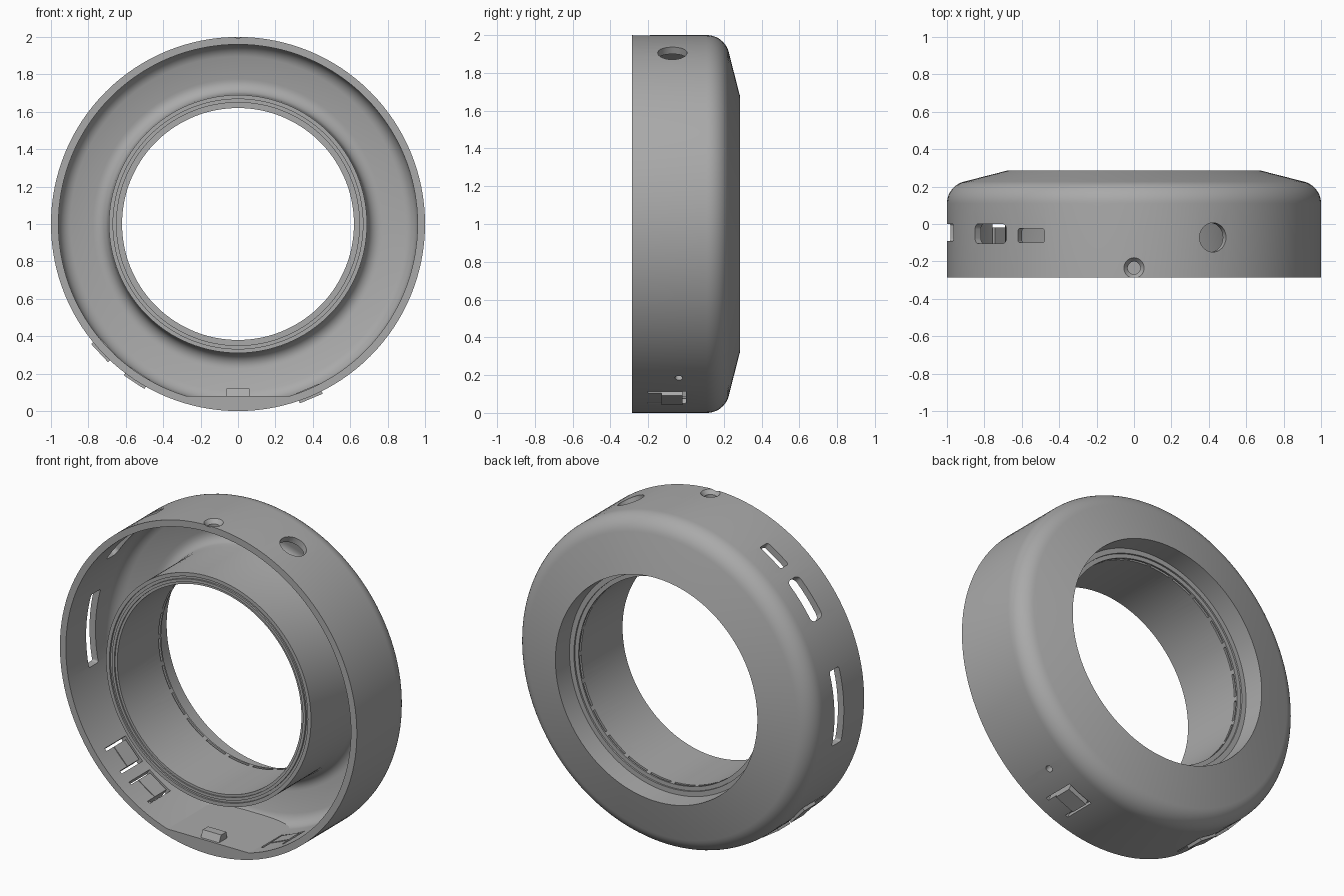
import bpy, bmesh, math
from mathutils import Vector

if "Cube" in bpy.data.objects:
    bpy.data.objects.remove(bpy.data.objects["Cube"])

grey = bpy.data.materials.new("plain_grey")
grey.diffuse_color = (0.40, 0.40, 0.40, 1)
grey.use_nodes = True
grey.node_tree.nodes["Principled BSDF"].inputs["Base Color"].default_value = grey.diffuse_color


def finish(bm, name):
    bmesh.ops.recalc_face_normals(bm, faces=bm.faces)
    me = bpy.data.meshes.new(name)
    bm.to_mesh(me)
    bm.free()
    me.materials.append(grey)
    ob = bpy.data.objects.new(name, me)
    bpy.context.collection.objects.link(ob)
    return ob


def smooth(ob, deg=30):
    bpy.ops.object.select_all(action='DESELECT')
    ob.select_set(True)
    bpy.context.view_layer.objects.active = ob
    bpy.ops.object.shade_smooth_by_angle(angle=math.radians(deg))


def polar(deg, r, y):
    a = math.radians(deg)
    return Vector((r * math.cos(a), y, 1 + r * math.sin(a)))


def sweep(bm, profile, a0, a1, n):
    """Turn a closed (radius, y) profile about the ring axis, full or partial."""
    full = a1 - a0 >= 360
    rings = [[bm.verts.new(polar(a0 + (a1 - a0) * i / n, r, y)) for r, y in profile]
             for i in range(n if full else n + 1)]
    for i in range(n):
        A, B = rings[i], rings[(i + 1) % len(rings)]
        for j in range(len(profile)):
            k = (j + 1) % len(profile)
            bm.faces.new((A[j], A[k], B[k], B[j]))
    if not full:
        bm.faces.new(rings[0])
        bm.faces.new(rings[-1])


def prism(bm, deg, y, levels):
    """Loft outlines of (tangent, y) points along a radial direction."""
    a = math.radians(deg)
    out, tan = Vector((math.cos(a), 0, math.sin(a))), Vector((-math.sin(a), 0, math.cos(a)))
    rings = [[bm.verts.new(Vector((0, y + v, 1)) + out * r + tan * u) for u, v in pts]
             for r, pts in levels]
    for A, B in zip(rings, rings[1:]):
        for j in range(len(A)):
            k = (j + 1) % len(A)
            bm.faces.new((A[j], A[k], B[k], B[j]))
    bm.faces.new(rings[0])
    bm.faces.new(rings[-1])


def rounded(w, h, rad, n=6):
    """Rounded rectangle outline; a circle when rad fills it."""
    pts = []
    for q, (sx, sy) in enumerate(((1, 1), (-1, 1), (-1, -1), (1, -1))):
        for i in range(n + 1):
            t = math.radians(90 * q + 90 * i / n)
            pts.append((sx * (w / 2 - rad) + rad * math.cos(t),
                        sy * (h / 2 - rad) + rad * math.sin(t)))
    return pts


def circle(r, n=32):
    return [(r * math.cos(2 * math.pi * i / n), r * math.sin(2 * math.pi * i / n)) for i in range(n)]


# Housing cross-section: outer wall, shoulder, sloped back, stepped bore, grooved front lip
def arc(cr, cy, rad, t0, t1, n):
    return [(cr + rad * math.cos(math.radians(t0 + (t1 - t0) * i / n)),
             cy + rad * math.sin(math.radians(t0 + (t1 - t0) * i / n))) for i in range(n + 1)]


profile = [(1, -0.285)] + arc(0.88, 0.11, 0.12, 0, 76, 10)
profile += [(0.68, 0.285), (0.675, 0.157), (0.645, 0.157), (0.645, 0.147), (0.62, 0.147),
            (0.62, -0.275), (0.635, -0.275), (0.635, -0.283), (0.652, -0.283), (0.652, -0.272),
            (0.668, -0.272), (0.668, -0.283), (0.69, -0.283), (0.69, 0.12)]
profile += arc(0.76, 0.14, 0.065, 180, 76, 8)
profile += arc(0.875, 0.095, 0.085, 76, 0, 8) + [(0.96, -0.285)]
bm = bmesh.new()
sweep(bm, profile, 0, 360, 128)
housing = finish(bm, "ring_housing")

# Cutters: side slots, round holes, button gaps and bore slits
buttons = (223, 236.7, 292.8)
bm = bmesh.new()
for deg, y, w, h, rad in ((178, -0.045, 0.45, 0.09, 0.012), (140.6, -0.052, 0.265, 0.105, 0.03),
                          (123.5, -0.062, 0.168, 0.075, 0.012)):
    pts = rounded(w, h, rad)
    prism(bm, deg, y, [(0.85, pts), (1.1, pts)])
prism(bm, 65, -0.072, [(0.9, circle(0.078)), (1.1, circle(0.078))])
prism(bm, -54.6, -0.038, [(0.9, circle(0.02)), (1.1, circle(0.02))])
prism(bm, 90, -0.235, [(0.9, circle(0.034)), (0.975, circle(0.034)),
                       (1.0, circle(0.055)), (1.05, circle(0.055))])
for deg in buttons:
    U = [(-0.084, -0.2), (-0.066, -0.2), (-0.066, -0.018), (0.066, -0.018),
         (0.066, -0.2), (0.084, -0.2), (0.084, 0), (-0.084, 0)]
    prism(bm, deg, 0, [(0.9, U), (1.1, U)])
for i in range(24):
    sweep(bm, [(0.61, 0.122), (0.632, 0.122), (0.632, 0.137), (0.61, 0.137)],
          i * 15 + 1, i * 15 + 13.5, 5)
cutter = finish(bm, "opening_cutter")
cutter.hide_render = True
mod = housing.modifiers.new("openings", 'BOOLEAN')
mod.operation, mod.solver, mod.object = 'DIFFERENCE', 'EXACT', cutter
bpy.context.view_layer.objects.active = housing
bpy.ops.object.modifier_apply(modifier=mod.name)
bpy.data.objects.remove(cutter)
smooth(housing)

# Flat floor inside the bottom of the wall
bm = bmesh.new()
half = math.degrees(math.acos(0.92 / 0.97))
pts = [polar(-90 - half + 2 * half * i / 16, 0.97, 0) for i in range(17)]
rings = [[bm.verts.new((p.x, y, p.z)) for p in pts] for y in (-0.285, 0.165)]
for i in range(17):
    k = (i + 1) % 17
    bm.faces.new((rings[0][i], rings[0][k], rings[1][k], rings[1][i]))
bm.faces.new(rings[0])
bm.faces.new(rings[1])
smooth(finish(bm, "inner_floor"))


def box(w, y0, y1):
    return [(-w / 2, y0), (w / 2, y0), (w / 2, y1), (-w / 2, y1)]


# Locating tab on the floor
bm = bmesh.new()
prism(bm, -90, 0, [(0.88, box(0.124, -0.25, -0.20)), (0.93, box(0.124, -0.275, -0.19))])
finish(bm, "locating_tab")

# Raised press pads on the flexible buttons
for i, deg in enumerate(buttons):
    bm = bmesh.new()
    prism(bm, deg, 0, [(0.955, box(0.132, -0.13, -0.018)), (1.012, box(0.132, -0.13, -0.018))])
    finish(bm, f"button_pad_{i + 1}")
